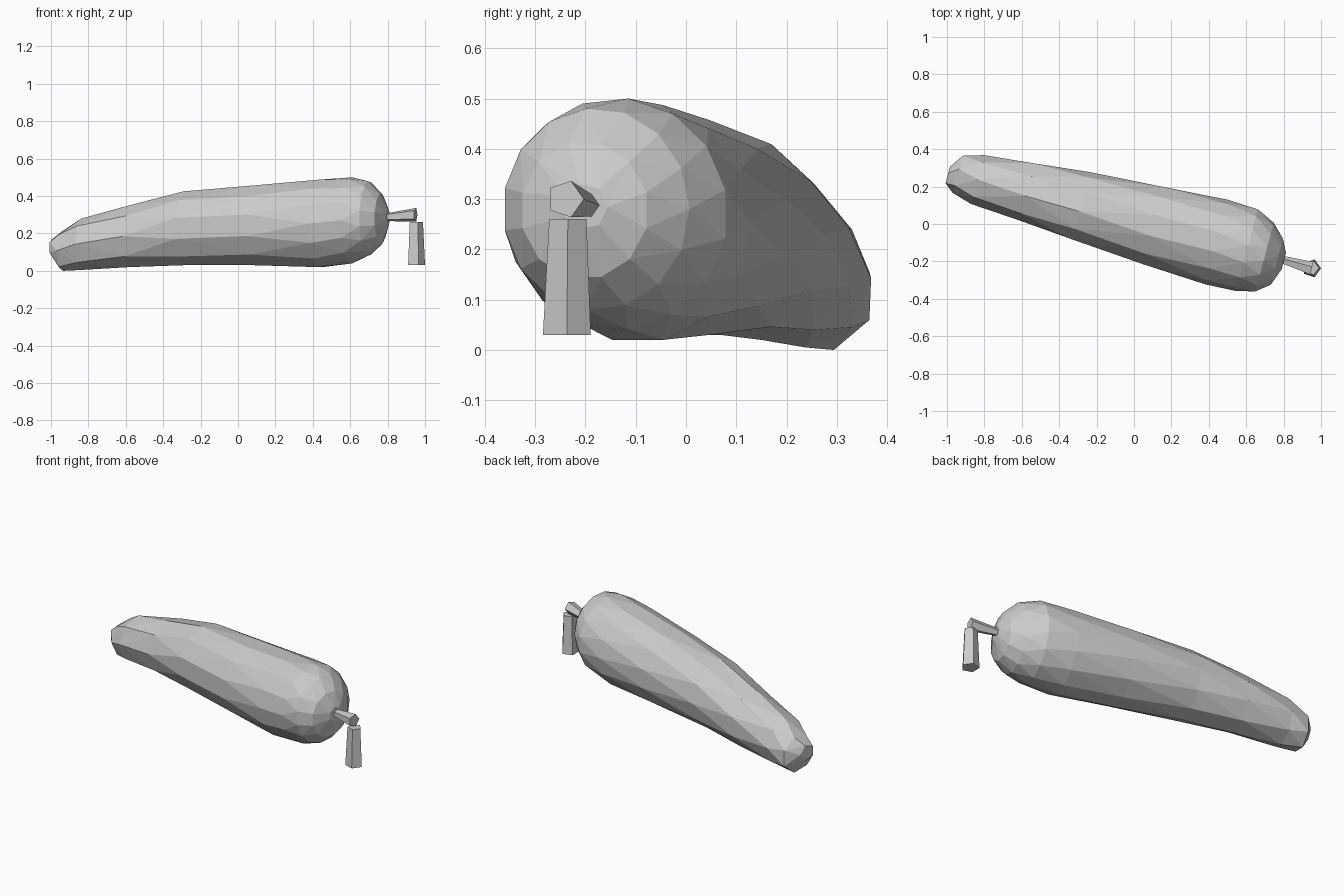
import bpy
import bmesh
from math import sin, cos, pi, radians
from mathutils import Vector, Matrix

if "Cube" in bpy.data.objects:
    bpy.data.objects.remove(bpy.data.objects["Cube"], do_unlink=True)

grey = bpy.data.materials.new("plain_grey")
grey.use_nodes = True
colour = (0.6, 0.6, 0.6, 1)
grey.diffuse_color = colour
grey.node_tree.nodes["Principled BSDF"].inputs["Base Color"].default_value = colour


def stitch(bm, a, b, start_a, start_b):
    """Join two rings of different side counts with triangles, in angle order."""
    i = j = 0
    n, m = len(a), len(b)
    while i < n or j < m:
        next_a = start_a + (i + 1) / n
        next_b = start_b + (j + 1) / m
        if j == m or (i < n and next_a <= next_b):
            bm.faces.new((a[i % n], a[(i + 1) % n], b[j % m]))
            i += 1
        else:
            bm.faces.new((a[i % n], b[(j + 1) % m], b[j % m]))
            j += 1


def finish(name, bm):
    bmesh.ops.recalc_face_normals(bm, faces=bm.faces)
    mesh = bpy.data.meshes.new(name)
    bm.to_mesh(mesh)
    bm.free()
    mesh.materials.append(grey)
    obj = bpy.data.objects.new(name, mesh)
    bpy.context.collection.objects.link(obj)
    return obj


def fit(values, low, high):
    """Stretch values so that they exactly span low to high."""
    lo, hi = min(values), max(values)
    return [low + (v - lo) / (hi - lo) * (high - low) for v in values]


# Body: faceted rings along a slanted axis
# (distance, side low, side high, bottom, top, sides)
sections = [
    (-1.03, -.05, .04, .08, .17, 5),
    (-.98, -.09, .115, 0, .215, 7),
    (-.87, -.122, .148, .005, .28, 8),
    (-.6, -.14, .175, .02, .35, 9),
    (-.3, -.165, .207, .03, .425, 11),
    (.1, -.195, .232, .03, .457, 12),
    (.45, -.213, .255, .02, .487, 14),
    (.62, -.205, .247, .04, .5, 15),
    (.72, -.18, .2, .08, .48, 15),
    (.79, -.125, .13, .145, .41, 12),
    (.825, -.03, .06, .24, .33, 7),
]
turn = Matrix.Rotation(radians(-15), 4, 'Z')
bm = bmesh.new()
rings = []
for k, (s, left, right, low, high, sides) in enumerate(sections):
    start = (k % 2) * 0.5 / sides
    angles = [2 * pi * (start + i / sides) for i in range(sides)]
    across = fit([cos(a) for a in angles], left, right)
    up = fit([sin(a) for a in angles], low, high)
    ring = [bm.verts.new(turn @ Vector((s, y, z))) for y, z in zip(across, up)]
    if rings:
        stitch(bm, rings[-1][0], ring, rings[-1][1], start)
    rings.append((ring, start))
bm.faces.new(rings[0][0])
bm.faces.new(rings[-1][0])
finish("body", bm)


# Crank: two tapered five-sided bars
def bar(name, start, end, r1, r2, u, v):
    bm = bmesh.new()
    loops = []
    for centre, r in ((start, r1), (end, r2)):
        loops.append([bm.verts.new(Vector(centre) + r * (cos(2 * pi * i / 5) * Vector(u)
                                                         + sin(2 * pi * i / 5) * Vector(v)))
                      for i in range(5)])
    a, b = loops
    for i in range(5):
        j = (i + 1) % 5
        bm.faces.new((a[i], a[j], b[j], b[i]))
    bm.faces.new(a)
    bm.faces.new(b)
    return finish(name, bm)


bar("crank_arm", (.77, -.185, .285), (.95, -.24, .3), .02, .038, (.25, .97, 0), (0, 0, 1))
bar("crank_handle", (.95, -.237, .03), (.95, -.235, .26), .05, .039, (1, 0, 0), (0, 1, 0))
